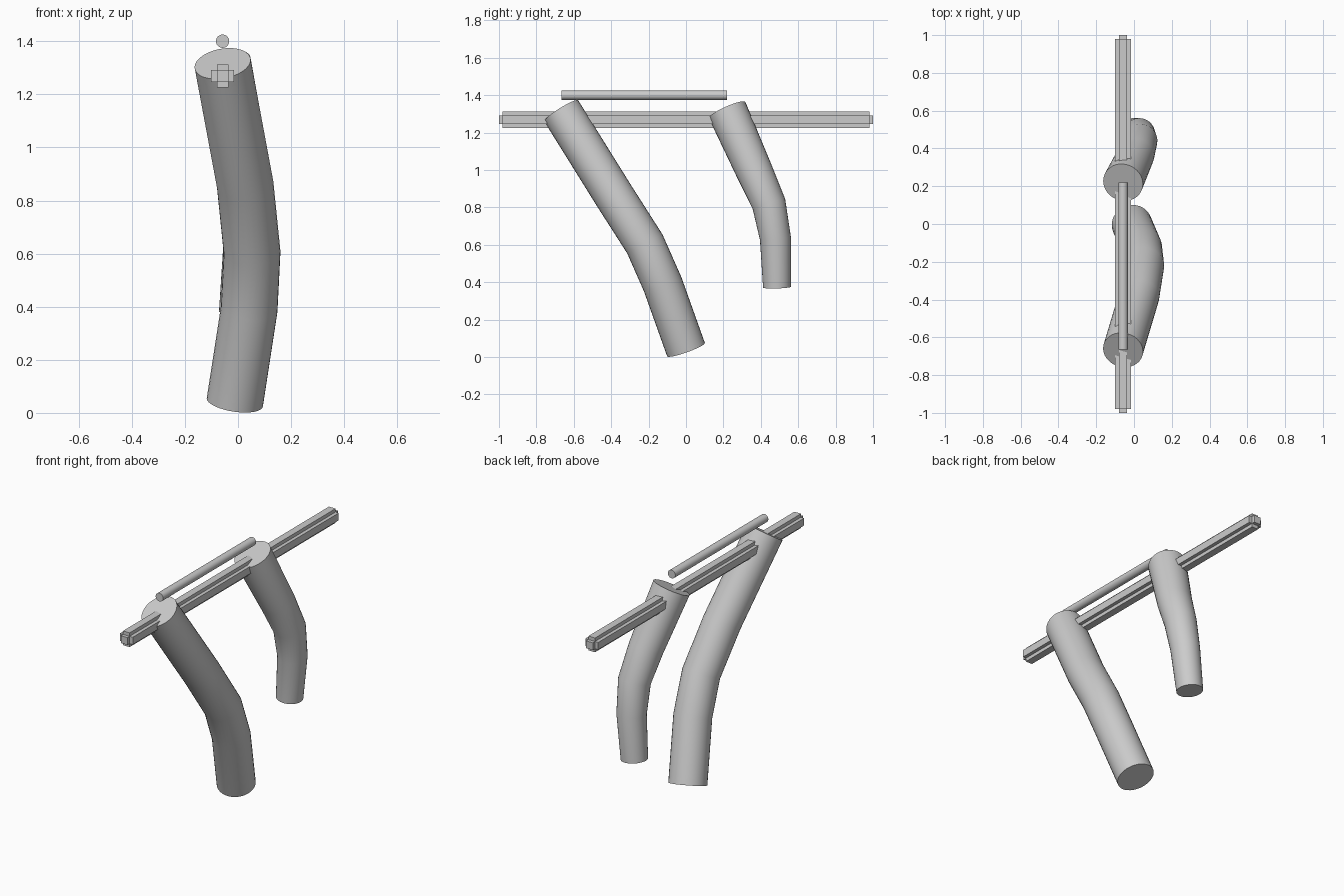
import bpy, bmesh, math
from mathutils import Vector

if "Cube" in bpy.data.objects:
    bpy.data.objects.remove(bpy.data.objects["Cube"])

X = -0.058  # shared x position of the rail, the rod and the tube tops


def make_object(name, bm, smooth=True):
    bmesh.ops.recalc_face_normals(bm, faces=bm.faces)
    mesh = bpy.data.meshes.new(name)
    bm.to_mesh(mesh)
    bm.free()
    ob = bpy.data.objects.new(name, mesh)
    bpy.context.collection.objects.link(ob)
    if smooth:
        bpy.ops.object.select_all(action='DESELECT')
        ob.select_set(True)
        bpy.context.view_layer.objects.active = ob
        bpy.ops.object.shade_smooth_by_angle(angle=math.radians(40))
    return ob


def tube(name, path, sides=32):
    """Sweep a circle along (x, y, z, radius) points, with capped ends."""
    bm = bmesh.new()
    pts = [Vector(p[:3]) for p in path]
    rings = []
    for i, p in enumerate(pts):
        before = (p - pts[i - 1]).normalized() if i else Vector()
        after = (pts[i + 1] - p).normalized() if i < len(pts) - 1 else Vector()
        t = (before + after).normalized()
        u = (Vector((1, 0, 0)) - t * t.x).normalized()
        v = t.cross(u)
        r = path[i][3]
        angles = [2 * math.pi * k / sides for k in range(sides)]
        rings.append([bm.verts.new(p + r * (u * math.cos(a) + v * math.sin(a)))
                      for a in angles])
    for a, b in zip(rings, rings[1:]):
        for k in range(sides):
            n = (k + 1) % sides
            bm.faces.new((a[k], a[n], b[n], b[k]))
    bm.faces.new(rings[0])
    bm.faces.new(rings[-1])
    return make_object(name, bm)


# Long front tube, constant thickness
R = 0.107
tube("front_tube", [(-0.012, 0.0, 0.04, R), (0.042, -0.125, 0.39, R),
                    (0.053, -0.22, 0.605, R), (0.027, -0.383, 0.86, R),
                    (X, -0.667, 1.316, R)])

# Shorter rear tube, thinner towards the bottom
tube("rear_tube", [(0.003, 0.487, 0.374, 0.075), (0.028, 0.478, 0.635, 0.083),
                   (0.033, 0.443, 0.82, 0.091), (0.01, 0.365, 0.995, 0.098),
                   (X, 0.22, 1.32, R)])

# Thin rod above the rail
tube("upper_rod", [(X, -0.665, 1.4, 0.025), (X, 0.22, 1.4, 0.025)])

# Long rail: square core with every side face pushed out to a plus profile
bm = bmesh.new()
bmesh.ops.create_cube(bm, size=1)
for vert in bm.verts:
    vert.co = Vector((vert.co.x * 0.044, vert.co.y * 1.96, vert.co.z * 0.044))
    vert.co += Vector((X, 0, 1.269))
bm.normal_update()
for face in list(bm.faces):
    normal = face.normal.copy()
    out = bmesh.ops.extrude_discrete_faces(bm, faces=[face])["faces"][0]
    bmesh.ops.translate(bm, verts=out.verts, vec=normal * 0.021)
make_object("rail", bm, smooth=False)
